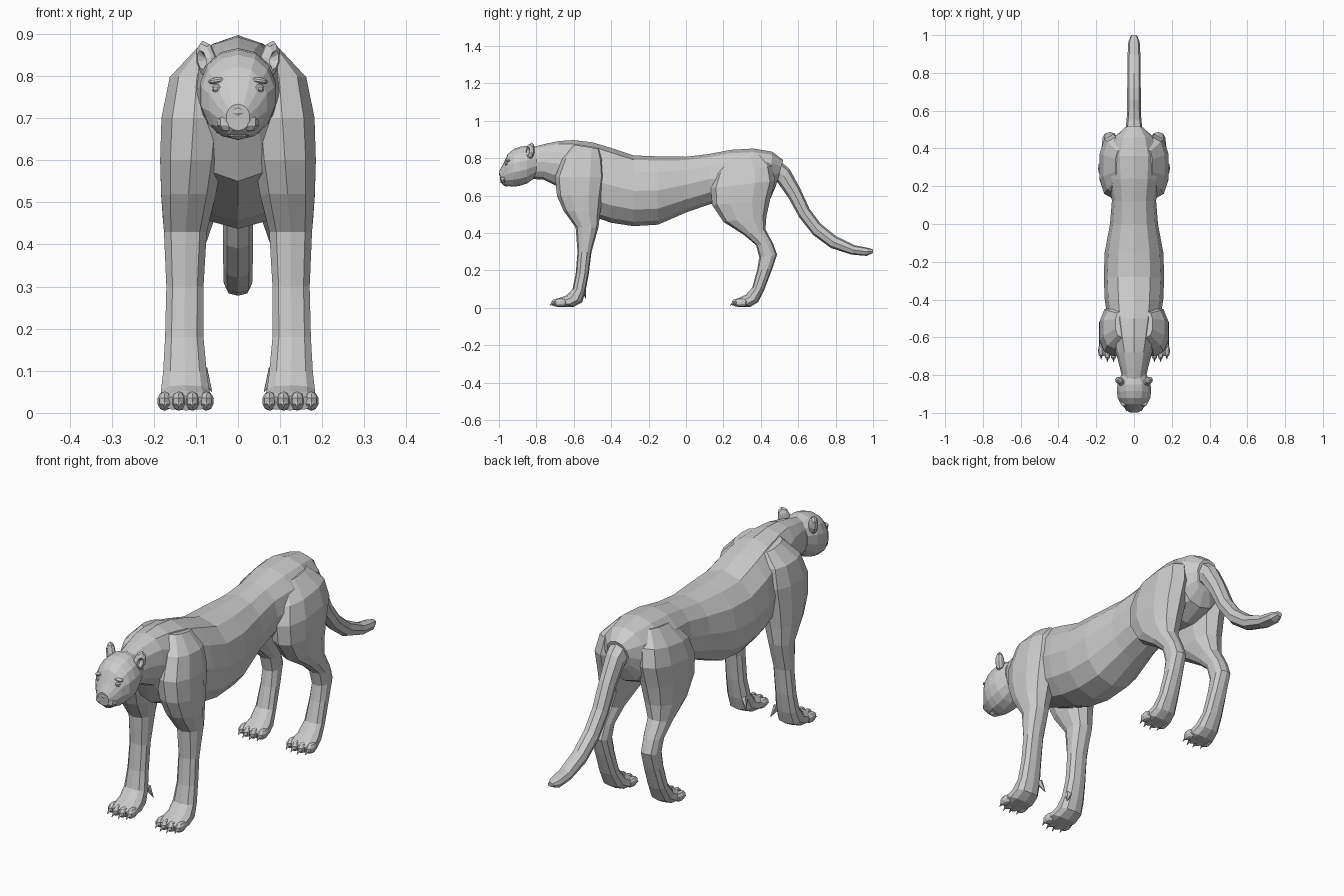
import bpy, bmesh, math
from mathutils import Vector, Matrix


def finish(name, bm):
    bmesh.ops.recalc_face_normals(bm, faces=bm.faces)
    me = bpy.data.meshes.new(name)
    bm.to_mesh(me)
    bm.free()
    ob = bpy.data.objects.new(name, me)
    bpy.context.collection.objects.link(ob)
    return ob


def loft(name, rings, n=10, power=2.3, side=1):
    """Skin rings given as (y1, z1, y2, z2, x_min, x_max): two profile edge points and a width."""
    bm = bmesh.new()
    loops = []
    for y1, z1, y2, z2, x0, x1 in rings:
        a, b = Vector((0, y1, z1)), Vector((0, y2, z2))
        mid, half = (a + b) / 2, (a - b) / 2
        loop = []
        for i in range(n):
            t = 2 * math.pi * i / n
            c, s = math.cos(t), math.sin(t)
            c = math.copysign(abs(c) ** (2 / power), c)
            s = math.copysign(abs(s) ** (2 / power), s)
            p = mid + half * c
            p.x = side * ((x0 + x1) / 2 + s * (x1 - x0) / 2)
            loop.append(bm.verts.new(p))
        loops.append(loop)
    for p, q in zip(loops, loops[1:]):
        for i in range(n):
            j = (i + 1) % n
            bm.faces.new((p[i], p[j], q[j], q[i]))
    bm.faces.new(loops[0])
    bm.faces.new(loops[-1])
    return finish(name, bm)


def centred(name, rings, **kw):
    return loft(name, [(*r[:4], -r[4], r[4]) for r in rings], **kw)


def blob(bm, loc, size, rot=Matrix(), u=8, v=5):
    m = Matrix.Translation(loc) @ rot @ Matrix.Diagonal((*size, 1))
    return bmesh.ops.create_uvsphere(bm, u_segments=u, v_segments=v, radius=1, matrix=m)["verts"]


def claw(bm, tip, base, r):
    tip, base = Vector(tip), Vector(base)
    d = tip - base
    m = Matrix.Translation((tip + base) / 2) @ d.to_track_quat('Z', 'Y').to_matrix().to_4x4()
    bmesh.ops.create_cone(bm, cap_ends=True, segments=5, radius1=r, radius2=0.001,
                          depth=d.length, matrix=m)


# Torso with neck: top edge, bottom edge, half width
body = centred("body", [
    (-.82, .86, -.83, .69, .06), (-.76, .875, -.76, .685, .075), (-.68, .892, -.69, .65, .095),
    (-.60, .897, -.64, .55, .115), (-.50, .885, -.50, .49, .14), (-.40, .855, -.40, .455, .155),
    (-.28, .815, -.28, .437, .16), (-.15, .81, -.15, .445, .155), (0, .808, 0, .51, .127),
    (.12, .822, .13, .555, .117), (.24, .845, .22, .55, .135), (.36, .852, .36, .54, .14),
    (.46, .835, .45, .58, .11), (.52, .79, .48, .65, .055)], n=12, power=2.2)

# Head
head = centred("head", [
    (-.80, .855, -.80, .70, .07), (-.85, .866, -.85, .665, .09), (-.885, .862, -.89, .652, .093),
    (-.92, .85, -.925, .648, .088), (-.953, .822, -.955, .652, .07),
    (-.978, .768, -.977, .658, .048), (-.998, .733, -.992, .67, .028)], n=14, power=2.1)

# Tail
tail = centred("tail", [
    (.49, .80, .43, .70, .05), (.555, .74, .49, .67, .042), (.61, .64, .55, .585, .037),
    (.66, .53, .605, .485, .036), (.72, .45, .68, .39, .036), (.80, .385, .775, .32, .035),
    (.90, .335, .885, .285, .034), (.97, .322, .965, .278, .03), (1.0, .313, .998, .292, .015)], n=8)

# Legs: front edge, back edge, inner and outer x
front = [
    (-.60, .872, -.46, .85, .03, .10), (-.66, .80, -.44, .79, .03, .165),
    (-.70, .70, -.43, .70, .025, .185), (-.69, .60, -.445, .60, .035, .188),
    (-.655, .52, -.458, .51, .05, .185), (-.59, .43, -.468, .43, .072, .178),
    (-.58, .30, -.505, .30, .08, .172), (-.59, .18, -.52, .18, .08, .175),
    (-.607, .10, -.537, .09, .072, .18), (-.64, .066, -.555, .03, .066, .185),
    (-.68, .052, -.60, .006, .06, .187), (-.70, .04, -.69, .006, .064, .182)]
hind = [
    (.22, .80, .40, .82, .03, .10), (.16, .72, .46, .76, .03, .165),
    (.132, .64, .477, .68, .03, .186), (.14, .55, .45, .58, .035, .187),
    (.20, .46, .43, .49, .05, .182), (.31, .39, .425, .42, .075, .175),
    (.375, .335, .465, .345, .085, .17), (.392, .27, .487, .285, .088, .168),
    (.38, .20, .462, .21, .085, .168), (.355, .11, .42, .10, .08, .172),
    (.32, .07, .385, .03, .07, .178), (.28, .052, .345, .006, .062, .185),
    (.265, .04, .275, .006, .066, .18)]
legs = [loft(nm, r, side=s, power=2.4) for s in (-1, 1)
        for nm, r in (("front_leg", front), ("hind_leg", hind))]

# Fuse the parts into one skin
for part in [head, tail] + legs:
    mod = body.modifiers.new("fuse", 'BOOLEAN')
    mod.operation, mod.solver, mod.object = 'UNION', 'EXACT', part
    bpy.context.view_layer.objects.active = body
    bpy.ops.object.modifier_apply(modifier=mod.name)
    bpy.data.objects.remove(part)

for s in (-1, 1):
    side = "left" if s > 0 else "right"
    # Toes and claws
    for nm, y in (("front_toes", -.685), ("hind_toes", .28)):
        bm = bmesh.new()
        for k, back in enumerate((.012, 0, 0, .014)):
            x = s * (.075 + .033 * k)
            blob(bm, (x, y + back, .028), (.018, .037, .023))
            claw(bm, (x, y - .046 + back, .012), (x, y - .02 + back, .03), .009)
        if y < 0:  # dew claw on the inner side
            claw(bm, (s * .062, -.535, .05), (s * .085, -.55, .10), .016)
        finish(f"{side}_{nm}", bm)

    # Ear: rounded cup, front pole pushed inward
    bm = bmesh.new()
    vs = blob(bm, (0, 0, 0), (.027, .047, .02), Matrix.Rotation(math.radians(90), 4, 'X'), 8, 6)
    pole = min(vs, key=lambda v: v.co.y)
    pole.co.y = .006
    bm.transform(Matrix.Translation((s * .075, -.832, .838))
                 @ Matrix.Rotation(s * math.radians(40), 4, 'Z')
                 @ Matrix.Rotation(s * math.radians(15), 4, 'Y'))
    finish(f"{side}_ear", bm)

    # Eye with brow
    bm = bmesh.new()
    blob(bm, (s * .049, -.957, .77), (.014, .012, .011))
    blob(bm, (s * .05, -.951, .789), (.022, .014, .008), Matrix.Rotation(s * .15, 4, 'Y'))
    finish(f"{side}_eye", bm)

    # Muzzle pad
    bm = bmesh.new()
    blob(bm, (s * .023, -.973, .69), (.028, .022, .024))
    finish(f"{side}_muzzle_pad", bm)

# Nose and chin
bm = bmesh.new()
blob(bm, (0, -.988, .716), (.02, .012, .014))
finish("nose", bm)
bm = bmesh.new()
blob(bm, (0, -.958, .662), (.026, .022, .013))
finish("chin", bm)
